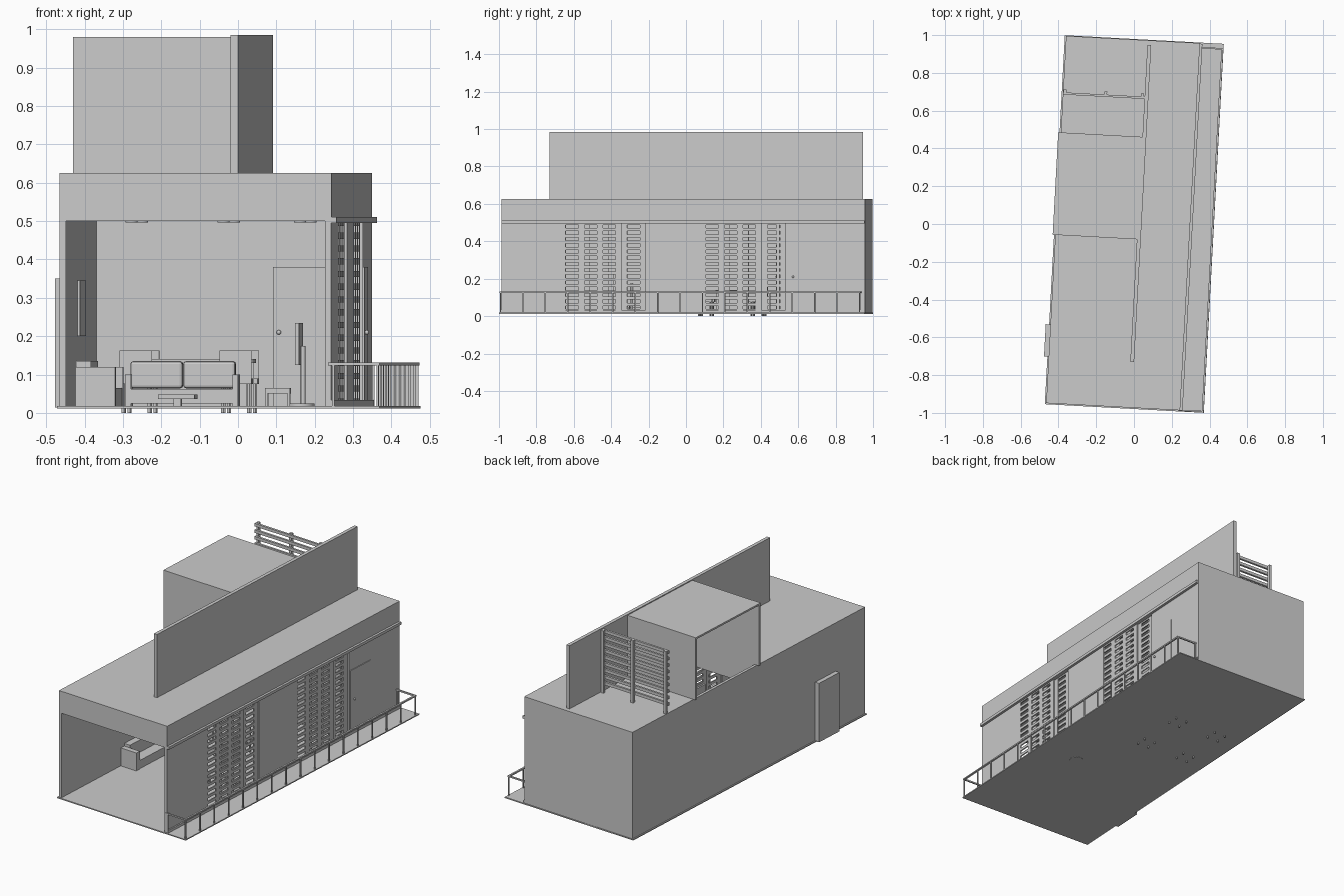
import bpy, bmesh, math
from mathutils import Matrix, Vector

YAW = math.radians(-3.1)   # the whole house is turned slightly about z
FLOOR = 0.018


def finish(name, bm, smooth=False):
    me = bpy.data.meshes.new(name)
    bm.to_mesh(me)
    bm.free()
    ob = bpy.data.objects.new(name, me)
    ob.rotation_euler.z = YAW
    bpy.context.collection.objects.link(ob)
    if smooth:
        for p in me.polygons:
            p.use_smooth = len(p.vertices) == 4
    return ob


def boxes(name, items, bevel=0):
    """One object made of boxes (x0, x1, y0, y1, z0, z1)."""
    bm = bmesh.new()
    for x0, x1, y0, y1, z0, z1 in items:
        m = Matrix.Translation(((x0 + x1) / 2, (y0 + y1) / 2, (z0 + z1) / 2))
        bmesh.ops.create_cube(bm, size=1, matrix=m @ Matrix.Diagonal((x1 - x0, y1 - y0, z1 - z0, 1)))
    ob = finish(name, bm)
    if bevel:
        mod = ob.modifiers.new("bevel", 'BEVEL')
        mod.width, mod.segments = bevel, 2
    return ob


def discs(name, items):
    """One object made of upright cylinders (x, y, z0, z1, radius)."""
    bm = bmesh.new()
    for x, y, z0, z1, r in items:
        bmesh.ops.create_cone(bm, cap_ends=True, segments=20, radius1=r, radius2=r, depth=z1 - z0,
                              matrix=Matrix.Translation((x, y, (z0 + z1) / 2)))
    return finish(name, bm, True)


def ball(name, co, r):
    bm = bmesh.new()
    bmesh.ops.create_uvsphere(bm, u_segments=12, v_segments=8, radius=r, matrix=Matrix.Translation(co))
    return finish(name, bm, True)


# Shell: floor with side deck, walls, roof around the roof-light opening
boxes("floor_slab", [(-0.42, 0.423, -0.978, 0.978, 0.012, FLOOR)])
boxes("left_wall", [(-0.413, -0.397, -0.972, 0.975, FLOOR, 0.625)])
boxes("back_wall", [(-0.397, 0.297, 0.96, 0.975, FLOOR, 0.5)])
boxes("partition_wall", [(-0.397, 0.28, 0.5, 0.515, FLOOR, 0.5)])
boxes("roof", [(-0.397, 0.297, -0.972, -0.07, 0.5, 0.625),
               (-0.397, 0.297, 0.45, 0.975, 0.5, 0.625),
               (0.02, 0.297, -0.07, 0.45, 0.5, 0.625)])

# Right side wall: solid panels and door bay
boxes("right_wall_panels", [(0.28, 0.296, -0.972, -0.66, FLOOR, 0.5),
                            (0.28, 0.296, -0.20, 0.09, FLOOR, 0.5),
                            (0.28, 0.296, 0.55, 0.96, FLOOR, 0.5)])
boxes("sliding_tracks", [(0.284, 0.31, -0.972, 0.972, 0.495, 0.511),
                         (0.284, 0.304, -0.972, 0.972, FLOOR, 0.033)])


def louvre(name, x, y, width=0.33, columns=3, rows=14):
    """Sliding screen with a grid of horizontal slots."""
    z0, z1, m, t = 0.03, 0.495, 0.032, 0.007
    slot = (width - (columns + 1) * m) / columns + m
    items = [(x, x + t, y + i * slot, y + i * slot + m, z0, z1) for i in range(columns + 1)]
    pitch = (z1 - z0) / rows
    items += [(x + 0.0005, x + t - 0.0005, y, y + width, z0 + i * pitch - 0.008, z0 + i * pitch + 0.008)
              for i in range(rows + 1)]
    boxes(name, items)


for n, start in (("front", -0.66), ("rear", 0.09)):
    louvre(n + "_louvre_outer", 0.289, start)
    louvre(n + "_louvre_inner", 0.280, start + 0.13)

# Doors
boxes("side_door", [(0.296, 0.30, 0.557, 0.73, FLOOR, 0.38)])
ball("side_door_knob", (0.304, 0.59, 0.21), 0.006)
boxes("inner_door", [(0.065, 0.235, 0.494, 0.5, FLOOR, 0.38)])
ball("inner_door_knob", (0.08, 0.489, 0.21), 0.006)
boxes("left_door", [(-0.438, -0.413, -0.726, -0.555, 0.014, 0.35)])

# Roof structures: tall fin wall, roof light open to the left, slatted screen
boxes("roof_fin_wall", [(0.02, 0.04, -0.73, 0.95, 0.625, 0.985)])
boxes("roof_light", [(-0.427, 0.02, -0.08, -0.068, 0.625, 0.98),
                     (-0.427, 0.02, 0.451, 0.463, 0.625, 0.98),
                     (-0.427, 0.02, -0.068, 0.451, 0.97, 0.98)])
boxes("roof_screen_posts", [(u, u + 0.016, 0.676, 0.692, 0.625, 0.98) for u in (-0.41, -0.195, 0.0)])
boxes("roof_screen_slats", [(-0.412, 0.02, 0.664, 0.676, 0.665 + i * 0.037, 0.682 + i * 0.037)
                            for i in range(9)])

# Deck railing along the right side with short returns at both ends
N = 17
rail = [(0.412, 0.422, -0.976, 0.955, 0.124, 0.132)]
for v in (-0.976, 0.947):
    rail += [(0.288, 0.412, v, v + 0.008, 0.124, 0.132),
             (0.298, 0.305, v, v + 0.007, FLOOR, 0.124)]
boxes("railing_rails", rail)
boxes("railing_posts", [(0.414, 0.420, -0.974 + i * 1.922 / (N - 1), -0.967 + i * 1.922 / (N - 1), FLOOR, 0.124)
                        for i in range(N)])

# Ceiling lights
discs("ceiling_lights", [(u, v, 0.496, 0.5, 0.016) for u in (-0.24, 0.0, 0.2) for v in (-0.7, -0.2)])

# Living area: wall sofa, facing sofa, coffee table, ottoman, wall picture, screen on stand
boxes("wall_sofa", [(-0.397, -0.295, -0.475, -0.445, FLOOR, 0.12),
                    (-0.397, -0.295, -0.095, -0.065, FLOOR, 0.12),
                    (-0.397, -0.36, -0.445, -0.095, FLOOR, 0.135),
                    (-0.36, -0.298, -0.445, -0.095, FLOOR, 0.065)])
boxes("sofa_frame", [(-0.29, -0.275, -0.09, 0.01, FLOOR, 0.10),
                     (-0.01, 0.005, -0.09, 0.01, FLOOR, 0.10),
                     (-0.275, -0.01, -0.09, 0.01, 0.025, 0.062)])
boxes("sofa_cushions", [(a, a + 0.137, -0.03, 0.008, 0.064, 0.135) for a in (-0.28, -0.142)], 0.008)
boxes("coffee_table", [(-0.19, -0.095, -0.34, -0.20, 0.036, 0.048),
                       (-0.152, -0.133, -0.30, -0.24, FLOOR, 0.036)])
boxes("ottoman", [(0.09, 0.155, -0.36, -0.295, 0.05, 0.065)] +
      [(x, x + 0.006, y, y + 0.006, FLOOR, 0.05) for x in (0.09, 0.149) for y in (-0.36, -0.301)])
boxes("wall_picture", [(-0.397, -0.39, -0.41, -0.13, 0.2, 0.345)])
discs("screen_stand", [(0.18, -0.28, 0.011, 0.024, 0.035), (0.185, -0.28, 0.024, 0.175, 0.006)])
boxes("screen", [(0.17, 0.18, -0.38, -0.18, 0.125, 0.235)])

# Dining area: table and four chairs whose feet pass through the floor
boxes("dining_table", [(-0.31, 0.03, 0.16, 0.32, 0.13, 0.14)] +
      [(x, x + 0.012, y, y + 0.012, FLOOR, 0.13) for x in (-0.305, 0.013) for y in (0.165, 0.303)])
chairs, feet = [], []
for u in (-0.27, -0.01):
    for v, s in ((0.10, -1), (0.38, 1)):
        yb = v + s * 0.036
        chairs += [(u - 0.042, u + 0.042, v - 0.04, v + 0.04, 0.075, 0.09),
                   (u - 0.042, u + 0.042, yb - 0.005, yb + 0.005, 0.09, 0.163)]
        feet += [(u + i * 0.034, v + j * 0.03, 0.0, 0.075, 0.004) for i in (-1, 1) for j in (-1, 1)]
boxes("dining_chairs", chairs)
discs("dining_chair_legs", feet)
